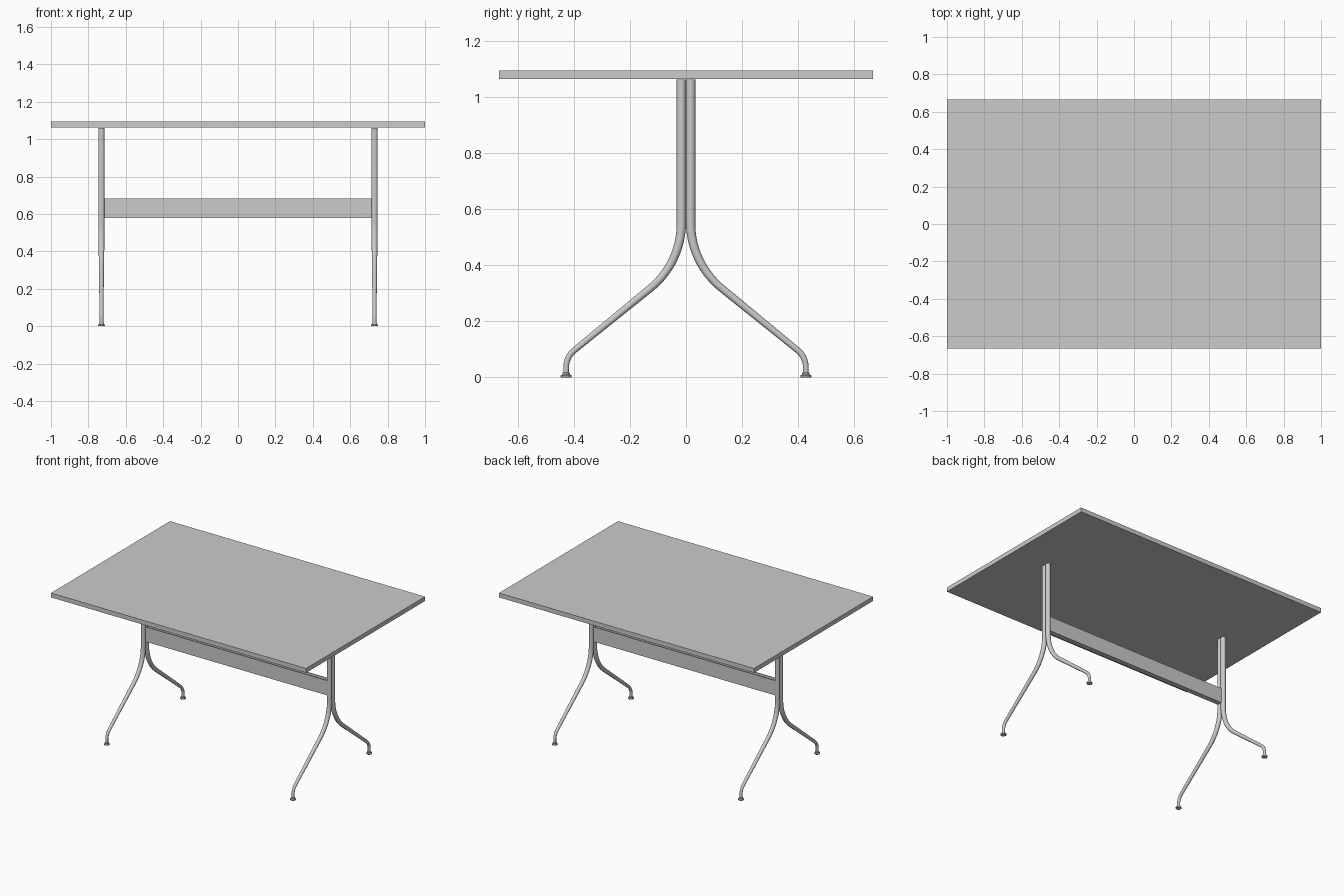
import bpy, bmesh
from math import sin, cos, pi, radians
from mathutils import Vector

if "Cube" in bpy.data.objects:
    bpy.data.objects.remove(bpy.data.objects["Cube"])


def make_object(name, bm, smooth=False, mirror=None):
    bmesh.ops.recalc_face_normals(bm, faces=bm.faces)
    mesh = bpy.data.meshes.new(name)
    bm.to_mesh(mesh)
    bm.free()
    ob = bpy.data.objects.new(name, mesh)
    bpy.context.collection.objects.link(ob)
    if smooth:
        bpy.ops.object.select_all(action='DESELECT')
        ob.select_set(True)
        bpy.context.view_layer.objects.active = ob
        bpy.ops.object.shade_smooth_by_angle(angle=radians(35))
    if mirror:
        mod = ob.modifiers.new("Mirror", 'MIRROR')
        mod.use_axis = mirror
        mod.use_mirror_merge = False
    return ob


def skin_rings(bm, rings):
    """Join rings of equal size into a closed tube with end caps."""
    loops = [[bm.verts.new(p) for p in ring] for ring in rings]
    n = len(loops[0])
    for a, b in zip(loops, loops[1:]):
        for i in range(n):
            j = (i + 1) % n
            bm.faces.new((a[i], a[j], b[j], b[i]))
    bm.faces.new(loops[0][::-1])
    bm.faces.new(loops[-1])


def ring(centre, u, v, r, n=24):
    return [centre + u * r * cos(2 * pi * i / n) + v * r * sin(2 * pi * i / n)
            for i in range(n)]


LEG_X = 0.73
X, Y, Z = Vector((1, 0, 0)), Vector((0, 1, 0)), Vector((0, 0, 1))

# Table top
bm = bmesh.new()
bmesh.ops.create_cube(bm, size=1)
bmesh.ops.scale(bm, verts=bm.verts, vec=(2, 1.333, 0.031))
bmesh.ops.translate(bm, verts=bm.verts, vec=(0, 0, 1.078))
make_object("table_top", bm)

# Leg path: (y, z, lean from vertical, radius), two arcs joined by a slant
SLANT = radians(51)
path = [(0.0166, 1.061, 0, 0.0166)]
R = 0.30
for i in range(15):
    a = SLANT * i / 14
    path.append((0.0166 + R * (1 - cos(a)), 0.55 - R * sin(a), a,
                 0.0166 - 0.003 * i / 14))
R = 0.08
for i in range(11):
    a = SLANT * (1 - i / 10)
    path.append((0.427 - R * (1 - cos(a)), 0.035 + R * sin(a), a,
                 0.0108 - 0.001 * i / 10))
path.append((0.427, 0.012, 0, 0.0098))

bm = bmesh.new()
skin_rings(bm, [ring(Vector((LEG_X, y, z)), X, Y * cos(a) + Z * sin(a), r)
                for y, z, a, r in path])
make_object("leg", bm, True, (True, True, False))

# Glide foot with collar
profile = [(0.018, 0), (0.0195, 0.002), (0.0195, 0.007), (0.013, 0.010),
           (0.013, 0.016), (0.0098, 0.018)]
bm = bmesh.new()
skin_rings(bm, [ring(Vector((LEG_X, 0.427, z)), X, Y, r) for r, z in profile])
make_object("foot", bm, True, (True, True, False))

# Stretcher: thin channel, open at the top
W, T, Z0, Z1 = 0.018, 0.004, 0.578, 0.683
section = [(-W, Z1), (-W, Z0), (W, Z0), (W, Z1),
           (W - T, Z1), (W - T, Z0 + T), (T - W, Z0 + T), (T - W, Z1)]
bm = bmesh.new()
skin_rings(bm, [[Vector((x, y, z)) for y, z in section] for x in (-0.714, 0.714)])
make_object("stretcher", bm)

# Screw heads on both sides of the stretcher
bm = bmesh.new()
for z in (0.605, 0.657):
    skin_rings(bm, [ring(Vector((0.672, y, z)), X, Z, r, 12)
                    for y, r in ((W - 0.001, 0.004), (W + 0.0008, 0.004),
                                 (W + 0.0015, 0.0025))])
make_object("screws", bm, True, (True, True, False))
